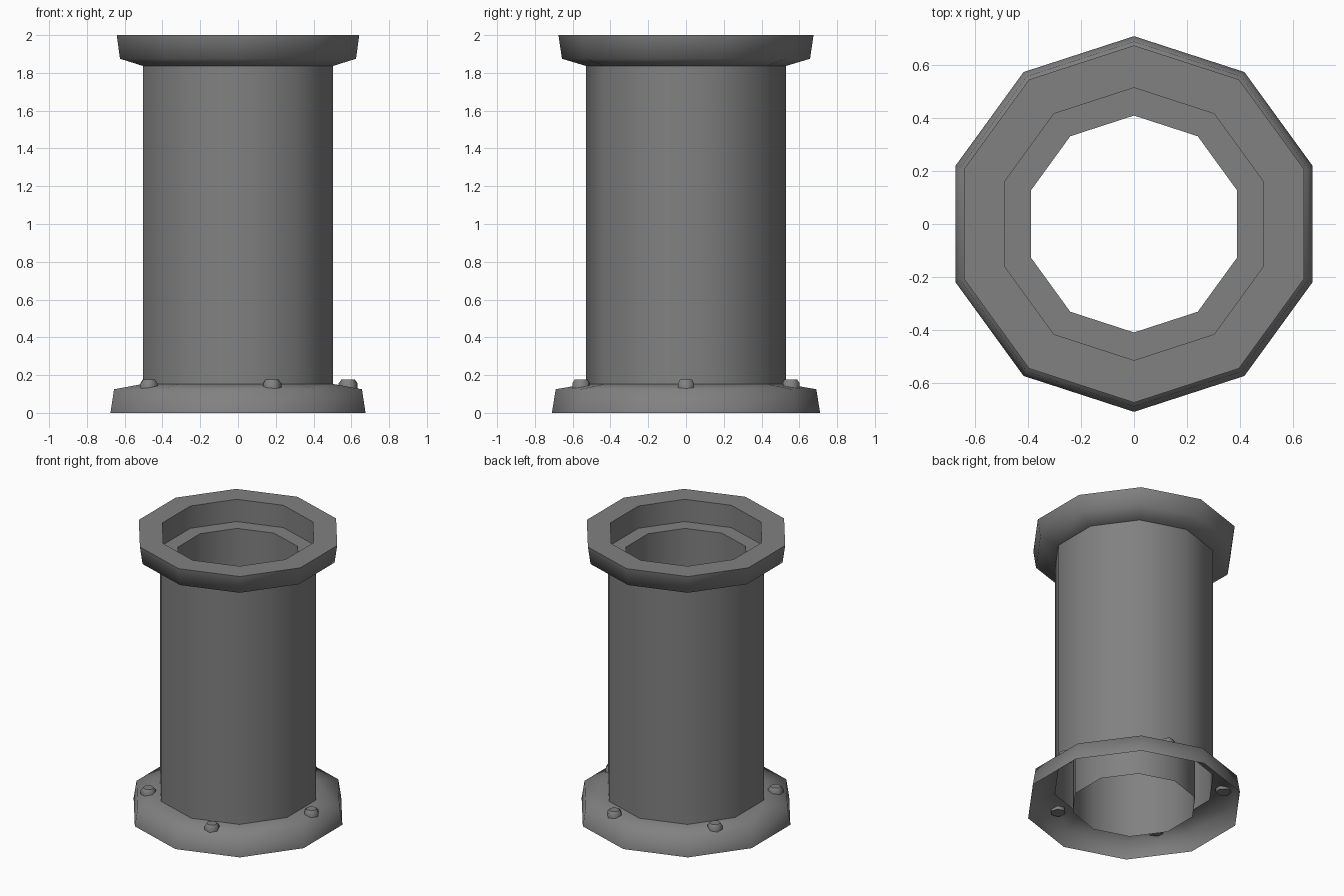
import bpy, bmesh
from math import sin, cos, pi, tau

cube = bpy.data.objects.get("Cube")
if cube:
    bpy.data.objects.remove(cube)

GREY = (0.22, 0.22, 0.22, 1)
metal = bpy.data.materials.new("grey metal")
metal.use_nodes = True
metal.diffuse_color = GREY
metal.node_tree.nodes["Principled BSDF"].inputs["Base Color"].default_value = GREY


def lathe(name, profile, sides, location=(0, 0, 0), turn=0.0, soft=(), cap=False):
    """Spin (radius, height) points about z; only the rings in soft are shaded smooth."""
    bm = bmesh.new()
    rings = []
    for r, z in profile:
        angles = [turn + tau * i / sides for i in range(sides)]
        rings.append([bm.verts.new((r * cos(a), r * sin(a), z)) for a in angles])
    for low, high in zip(rings, rings[1:]):
        for i in range(sides):
            j = (i + 1) % sides
            bm.faces.new((low[i], low[j], high[j], high[i]))
    if cap:
        bm.faces.new(rings[-1])
        bm.faces.new(rings[0][::-1])
    for face in bm.faces:
        face.smooth = True
    for k, ring in enumerate(rings):
        if k not in soft:
            for i in range(sides):
                bm.edges.get((ring[i], ring[(i + 1) % sides])).smooth = False
    mesh = bpy.data.meshes.new(name)
    bm.to_mesh(mesh)
    bm.free()
    mesh.materials.append(metal)
    obj = bpy.data.objects.new(name, mesh)
    obj.location = location
    bpy.context.collection.objects.link(obj)
    return obj


# Pipe shell: base flange, outer wall, top collar, socket ledge, inner bore
shell = [(0.71, 0), (0.69, 0.125), (0.53, 0.153), (0.53, 1.837), (0.657, 1.875),
         (0.675, 2), (0.515, 2), (0.515, 1.84), (0.41, 1.84), (0.41, 0)]
lathe("flanged_pipe", shell, 10, turn=pi / 2, soft=(1, 4))

# Five bolt heads on the base flange
bolt = [(0.05, 0.12), (0.05, 0.157), (0.036, 0.176)]
for n in range(5):
    a = tau * n / 5
    lathe(f"flange_bolt_{n + 1}", bolt, 6, (0.583 * cos(a), 0.583 * sin(a), 0),
          turn=a, soft=(1,), cap=True)
